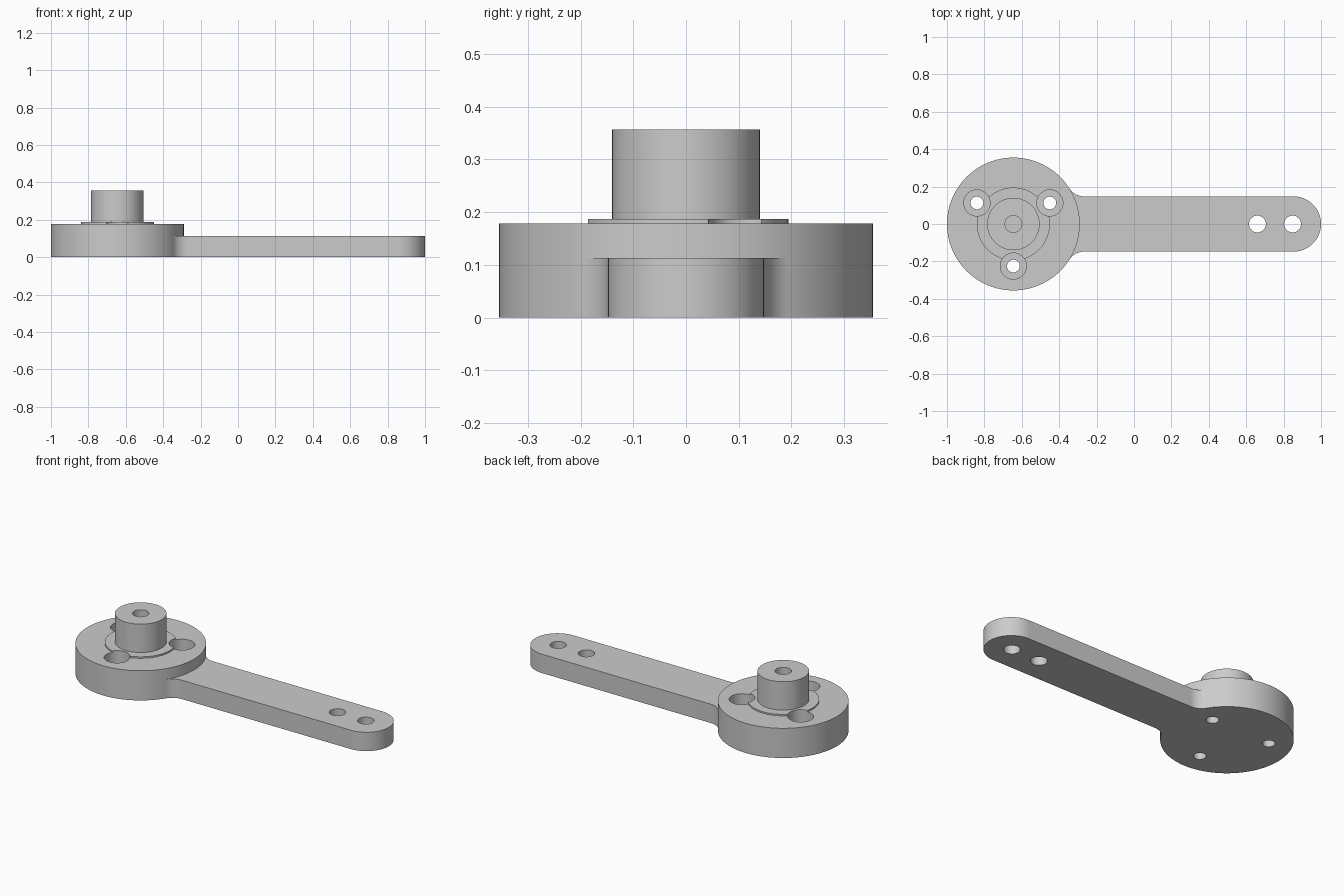
import bpy, bmesh
from math import pi, sin, cos, atan2, sqrt, radians
from mathutils import Vector

if "Cube" in bpy.data.objects:
    bpy.data.objects.remove(bpy.data.objects["Cube"], do_unlink=True)

HUB_X, HUB_R, HUB_TOP = -0.645, 0.355, 0.178
ARM_W, ARM_TOP, FILLET = 0.148, 0.113, 0.09

grey = bpy.data.materials.new("light grey")
grey.use_nodes = True
grey.diffuse_color = (0.6, 0.6, 0.6, 1)
grey.node_tree.nodes["Principled BSDF"].inputs["Base Color"].default_value = (0.6, 0.6, 0.6, 1)


def finish(bm, name, loc=(0, 0, 0)):
    bmesh.ops.recalc_face_normals(bm, faces=bm.faces)
    mesh = bpy.data.meshes.new(name)
    bm.to_mesh(mesh)
    bm.free()
    mesh.materials.append(grey)
    obj = bpy.data.objects.new(name, mesh)
    obj.location = loc
    bpy.context.collection.objects.link(obj)
    return obj


def lathe(name, profile, loc=(0, 0, 0), steps=96):
    """Turn a (radius, height) profile around z."""
    bm = bmesh.new()
    verts = [bm.verts.new((r, 0, z)) for r, z in profile]
    edges = [bm.edges.new(pair) for pair in zip(verts, verts[1:])]
    bmesh.ops.spin(bm, geom=verts + edges, cent=(0, 0, 0), axis=(0, 0, 1),
                   angle=2 * pi, steps=steps)
    bmesh.ops.remove_doubles(bm, verts=bm.verts, dist=1e-5)
    return finish(bm, name, loc)


def arc(cx, cy, r, a0, a1, n):
    return [(cx + r * cos(a0 + (a1 - a0) * i / n),
             cy + r * sin(a0 + (a1 - a0) * i / n)) for i in range(n + 1)]


def activate(obj):
    bpy.ops.object.select_all(action='DESELECT')
    obj.select_set(True)
    bpy.context.view_layer.objects.active = obj


def drill(obj, cutters):
    activate(obj)
    for cutter in cutters:
        cutter.hide_render = True
        mod = obj.modifiers.new("hole", 'BOOLEAN')
        mod.operation = 'DIFFERENCE'
        mod.solver = 'EXACT'
        mod.object = cutter
        bpy.ops.object.modifier_apply(modifier=mod.name)
        bpy.data.objects.remove(cutter, do_unlink=True)
    bpy.ops.object.shade_smooth_by_angle(angle=radians(30))


# Hub: disc, raised ring and boss with a blind bore
hub = lathe("hub", [(0, 0), (HUB_R, 0), (HUB_R, HUB_TOP), (0.195, HUB_TOP),
                    (0.195, 0.187), (0.14, 0.187), (0.14, 0.357),
                    (0.045, 0.357), (0.045, 0.12), (0, 0.12)], (HUB_X, 0, 0))

# Three counterbored screw holes
screw = [(0, -0.1), (0.034, -0.1), (0.034, 0.07), (0.07, 0.07), (0.07, 0.3), (0, 0.3)]
drill(hub, [lathe("screw_cutter", screw,
                  (HUB_X + 0.225 * cos(a), 0.225 * sin(a), 0), 48)
            for a in (radians(30), radians(150), radians(270))])

# Arm: filleted root, straight sides and round tip, mirrored across y
cy = ARM_W + FILLET
dx = sqrt((HUB_R + FILLET) ** 2 - cy ** 2)
root = atan2(cy, dx)
half = arc(HUB_X + dx, cy, FILLET, root + pi, 1.5 * pi, 12)
half += arc(1 - ARM_W, 0, ARM_W, pi / 2, 0, 24)
outline = half + [(x, -y) for x, y in reversed(half[:-1])]
outline += arc(HUB_X, 0, HUB_R - 0.001, -root, root, 16)[1:-1]

bm = bmesh.new()
base = bm.faces.new([bm.verts.new((x, y, 0)) for x, y in outline])
top = bmesh.ops.extrude_face_region(bm, geom=[base])
bmesh.ops.translate(bm, vec=Vector((0, 0, ARM_TOP)),
                    verts=[g for g in top["geom"] if isinstance(g, bmesh.types.BMVert)])
arm = finish(bm, "arm")

# Two through holes near the tip
pin = [(0, -0.1), (0.045, -0.1), (0.045, 0.3), (0, 0.3)]
drill(arm, [lathe("pin_cutter", pin, (x, 0, 0), 48) for x in (0.66, 0.848)])
